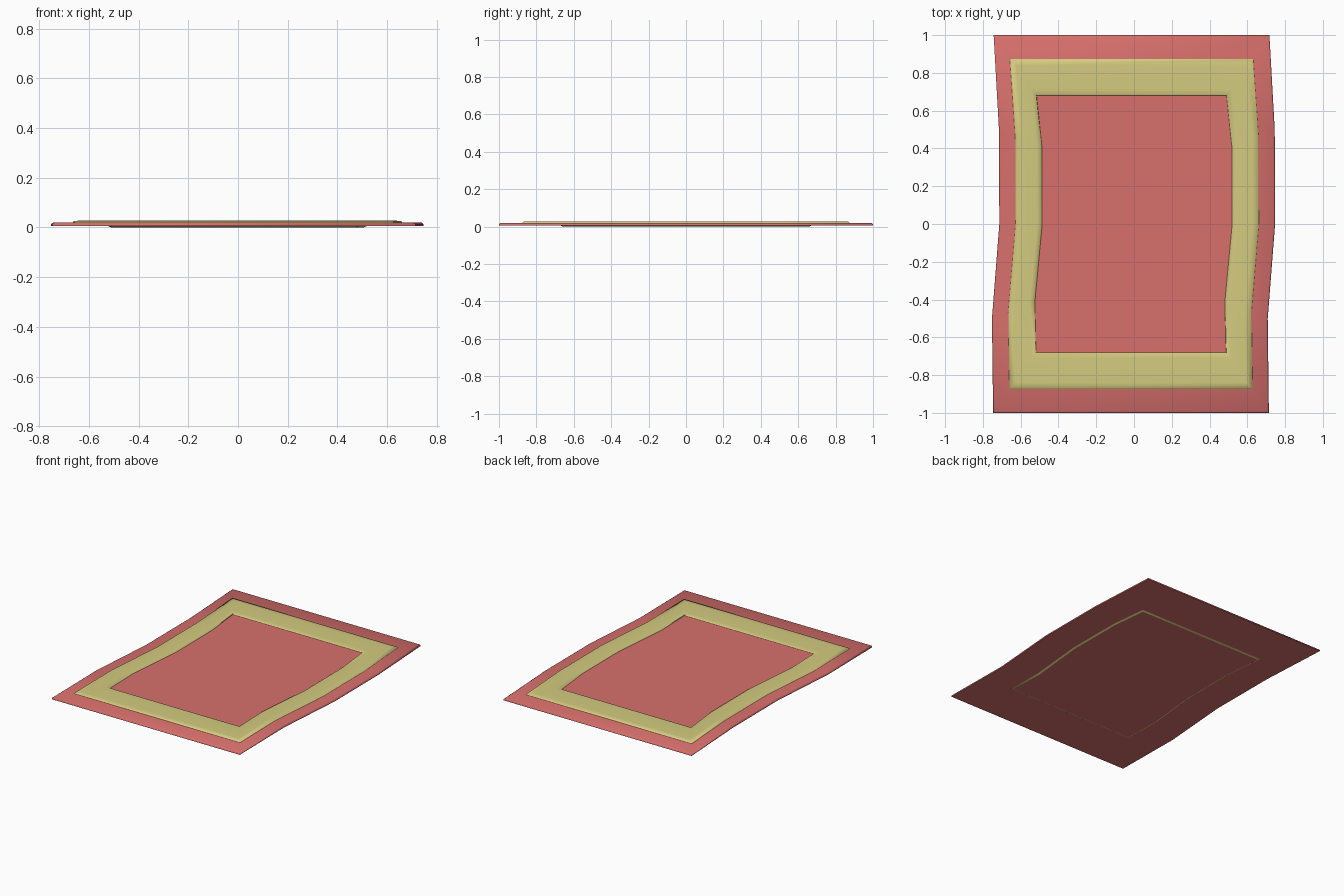
import bpy
import bmesh
import math

cube = bpy.data.objects.get("Cube")
if cube:
    bpy.data.objects.remove(cube, do_unlink=True)


def make_material(name, color):
    mat = bpy.data.materials.new(name)
    mat.use_nodes = True
    mat.diffuse_color = color
    mat.node_tree.nodes["Principled BSDF"].inputs["Base Color"].default_value = color
    return mat


red = make_material("faded red", (0.68, 0.16, 0.15, 1))
yellow = make_material("straw yellow", (0.66, 0.60, 0.215, 1))

# Sideways wave of the cloth, from the front end to the back end
SWAY = (-0.016, -0.022, 0.017, 0.015, -0.013)


def outline(half_x, half_y, z):
    """Wavy-sided rectangle, counter-clockwise from the front right corner."""
    kink = 0.5 * math.sqrt(half_y)
    ys = (-half_y, -kink, 0, kink, half_y)
    side = list(zip(SWAY, ys))
    return ([(half_x + s, y, z) for s, y in side] +
            [(-half_x + s, y, z) for s, y in reversed(side)])


def loft(name, rings, mat, cap_start=False, cap_end=False, closed=False, angle=60):
    """Skin a series of nested outlines, optionally filling the ends."""
    bm = bmesh.new()
    loops = [[bm.verts.new(p) for p in outline(*r)] for r in rings]
    pairs = list(zip(loops, loops[1:]))
    if closed:
        pairs.append((loops[-1], loops[0]))
    for a, b in pairs:
        n = len(a)
        for i in range(n):
            j = (i + 1) % n
            bm.faces.new((a[i], a[j], b[j], b[i]))

    # Caps are strips of quads between the two wavy sides
    def cap(loop, flip):
        n = len(loop)
        for i in range(n // 2 - 1):
            quad = (loop[i], loop[i + 1], loop[n - 2 - i], loop[n - 1 - i])
            bm.faces.new(quad[::-1] if flip else quad)

    if cap_start:
        cap(loops[0], True)
    if cap_end:
        cap(loops[-1], False)
    mesh = bpy.data.meshes.new(name)
    bm.to_mesh(mesh)
    bm.free()
    mesh.materials.append(mat)
    obj = bpy.data.objects.new(name, mesh)
    bpy.context.collection.objects.link(obj)
    bpy.ops.object.select_all(action="DESELECT")
    obj.select_set(True)
    bpy.context.view_layer.objects.active = obj
    bpy.ops.object.shade_smooth_by_angle(angle=math.radians(angle))
    return obj


# Outer cloth border with a softened upper rim
loft("rug_border", [
    (0.50, 0.67, 0.005), (0.73, 1.0, 0.005), (0.73, 1.0, 0.014),
    (0.722, 0.992, 0.02), (0.50, 0.67, 0.02)], red, closed=True)

# Raised coloured band, rounded on both edges
loft("rug_band", [
    (0.645, 0.875, 0.018), (0.640, 0.870, 0.026), (0.61, 0.84, 0.028),
    (0.53, 0.71, 0.028), (0.505, 0.685, 0.025), (0.502, 0.68, 0.018)],
    yellow, closed=True)

# Central field of the rug
loft("rug_center", [
    (0.505, 0.685, 0.008), (0.505, 0.685, 0.020)], red,
    cap_start=True, cap_end=True)

# Backing panel under the centre with a coloured edge trim
loft("backing_trim", [(0.488, 0.658, 0.0), (0.502, 0.672, 0.006)], yellow)
loft("backing_panel", [(0.488, 0.658, 0.0), (0.488, 0.658, 0.008)], red,
     cap_start=True)
